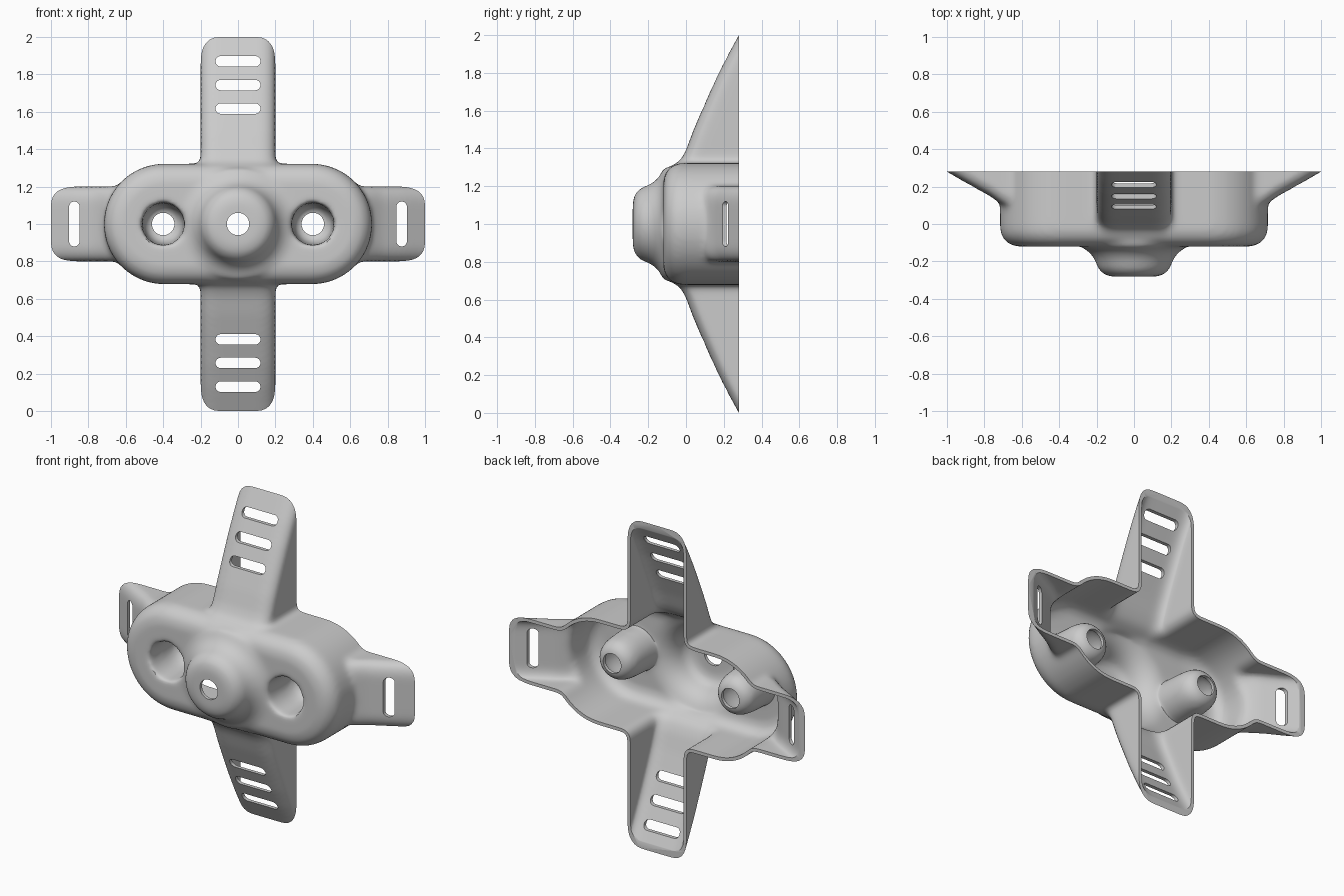
import bpy, bmesh, math
from mathutils import Matrix

if "Cube" in bpy.data.objects:
    bpy.data.objects.remove(bpy.data.objects["Cube"])

BACK = 0.6      # solids run past the rim and are trimmed at RIM
RIM = 0.28
WALL = 0.02


def skin(name, rings):
    """Closed solid skinned through a list of equal-length point rings."""
    bm = bmesh.new()
    loops = [[bm.verts.new(p) for p in ring] for ring in rings]
    n = len(loops[0])
    for a, b in zip(loops, loops[1:]):
        for i in range(n):
            j = (i + 1) % n
            bm.faces.new((a[i], a[j], b[j], b[i]))
    bm.faces.new(loops[0])
    bm.faces.new(loops[-1])
    bmesh.ops.recalc_face_normals(bm, faces=bm.faces)
    me = bpy.data.meshes.new(name)
    bm.to_mesh(me)
    bm.free()
    ob = bpy.data.objects.new(name, me)
    ob.hide_render = True
    bpy.context.collection.objects.link(ob)
    return ob


def stadium(name, profile, half=0.0, x=0.0, z=1.0, upright=False, seg=24):
    """Stack of stadium (or round, half=0) outlines; profile holds (radius, y)."""
    rings = []
    for r, y in profile:
        ring = []
        for side in (1, -1):
            for i in range(seg + 1 if half else seg):
                a = math.pi * i / seg - math.pi / 2
                u, v = side * (half + r * math.cos(a)), side * r * math.sin(a)
                ring.append((x + v, y, z + u) if upright else (x + u, y, z + v))
        rings.append(ring)
    return skin(name, rings)


def strap(name, profile, angle):
    """Round-edged arm along +z from the centre, turned about y by angle."""
    w, rx, ry = 0.2, 0.085, 0.06
    rings = []
    for y, d in profile:
        ring = [(-w, BACK, d)]
        arc = [i * math.pi / 16 for i in range(9)]
        for a in reversed(arc):
            ring.append((-(w - rx) - rx * math.sin(a), y + ry * (1 - math.cos(a)), d))
        for a in arc:
            ring.append((w - rx + rx * math.sin(a), y + ry * (1 - math.cos(a)), d))
        ring.append((w, BACK, d))
        rings.append(ring)
    ob = skin(name, rings)
    ob.data.transform(Matrix.Translation((0, 0, 1)) @ Matrix.Rotation(angle, 4, 'Y'))
    return ob


def boolean(ob, other, op):
    m = ob.modifiers.new(other.name, 'BOOLEAN')
    m.object, m.operation, m.solver = other, op, 'EXACT'


# Main housing with rounded front edge
R = 0.1
profile = [(0.322 - R + R * math.sin(a), -0.12 + R * (1 - math.cos(a)))
           for a in [i * math.pi / 16 for i in range(9)]] + [(0.322, BACK)]
shell = stadium("mask_shell", profile, half=0.395)
shell.hide_render = False
helpers = []

# Long vertical arms and short side arms
long_arm = [(-0.11, 0.24), (-0.09, 0.3), (-0.03, 0.335), (0, 0.39), (0.035, 0.485),
            (0.075, 0.58), (0.15, 0.75), (0.21, 0.872), (0.28, 1.0), (0.42, 1.25)]
side_arm = [(0.05, 0.6), (0.10, 0.70), (0.15, 0.77), (0.21, 0.88), (0.28, 1.0), (0.42, 1.24)]
for i, (name, arm) in enumerate([("top_arm", long_arm), ("right_arm", side_arm),
                                 ("bottom_arm", long_arm), ("left_arm", side_arm)]):
    part = strap(name, arm, i * math.pi / 2)
    boolean(shell, part, 'UNION')
    helpers.append(part)

# Flared centre nozzle
nozzle = stadium("nozzle", [(0.06, -0.282), (0.125, -0.282), (0.165, -0.267), (0.193, -0.237),
                            (0.206, -0.2), (0.222, -0.17), (0.25, -0.142), (0.3, -0.117),
                            (0.3, 0.0)])
boolean(shell, nozzle, 'UNION')
helpers.append(nozzle)

# Deep cups either side; the wall offset turns them into inner tubes
for sx in (-1, 1):
    cup = stadium("cup", [(0.118, -0.2), (0.115, -0.1), (0.108, 0.04), (0.1, 0.09),
                          (0.085, 0.115), (0.065, 0.127)], x=sx * 0.4)
    boolean(shell, cup, 'DIFFERENCE')
    helpers.append(cup)

# Blend the union and hollow it out
m = shell.modifiers.new("blend", 'REMESH')
m.mode, m.voxel_size = 'VOXEL', 0.015
m = shell.modifiers.new("soften", 'SMOOTH')
m.factor, m.iterations = 0.5, 14
m = shell.modifiers.new("wall", 'SOLIDIFY')
m.thickness, m.offset = WALL, -1

# Trim the back flat
box = skin("back_trim", [[(-2, y, -1), (2, y, -1), (2, y, 3), (-2, y, 3)] for y in (RIM, 1)])
boolean(shell, box, 'DIFFERENCE')
helpers.append(box)

# Slots in the arms, nozzle hole and cup holes
cutters = []
for s in (-1, 1):
    for d in (0.617, 0.743, 0.87):
        cutters.append(stadium("slot", [(0.028, -0.3), (0.028, 0.5)], 0.092, 0, 1 + s * d, seg=12))
    cutters.append(stadium("slot", [(0.028, -0.3), (0.028, 0.5)], 0.092, s * 0.875, 1, True, seg=12))
    cutters.append(stadium("cup_hole", [(0.06, 0.0), (0.06, 0.25)], x=s * 0.4))
cutters.append(stadium("nozzle_hole", [(0.06, -0.5), (0.06, -0.1)]))
with bpy.context.temp_override(active_object=cutters[0], object=cutters[0],
                               selected_objects=cutters, selected_editable_objects=cutters):
    bpy.ops.object.join()
boolean(shell, cutters[0], 'DIFFERENCE')
helpers.append(cutters[0])

# Bake the modifiers and clear the helpers
deps = bpy.context.evaluated_depsgraph_get()
baked = bpy.data.meshes.new_from_object(shell.evaluated_get(deps))
shell.modifiers.clear()
shell.data = baked
for h in helpers:
    bpy.data.objects.remove(h)
bpy.ops.object.select_all(action='DESELECT')
shell.select_set(True)
bpy.context.view_layer.objects.active = shell
bpy.ops.object.shade_smooth_by_angle(angle=math.radians(35))
